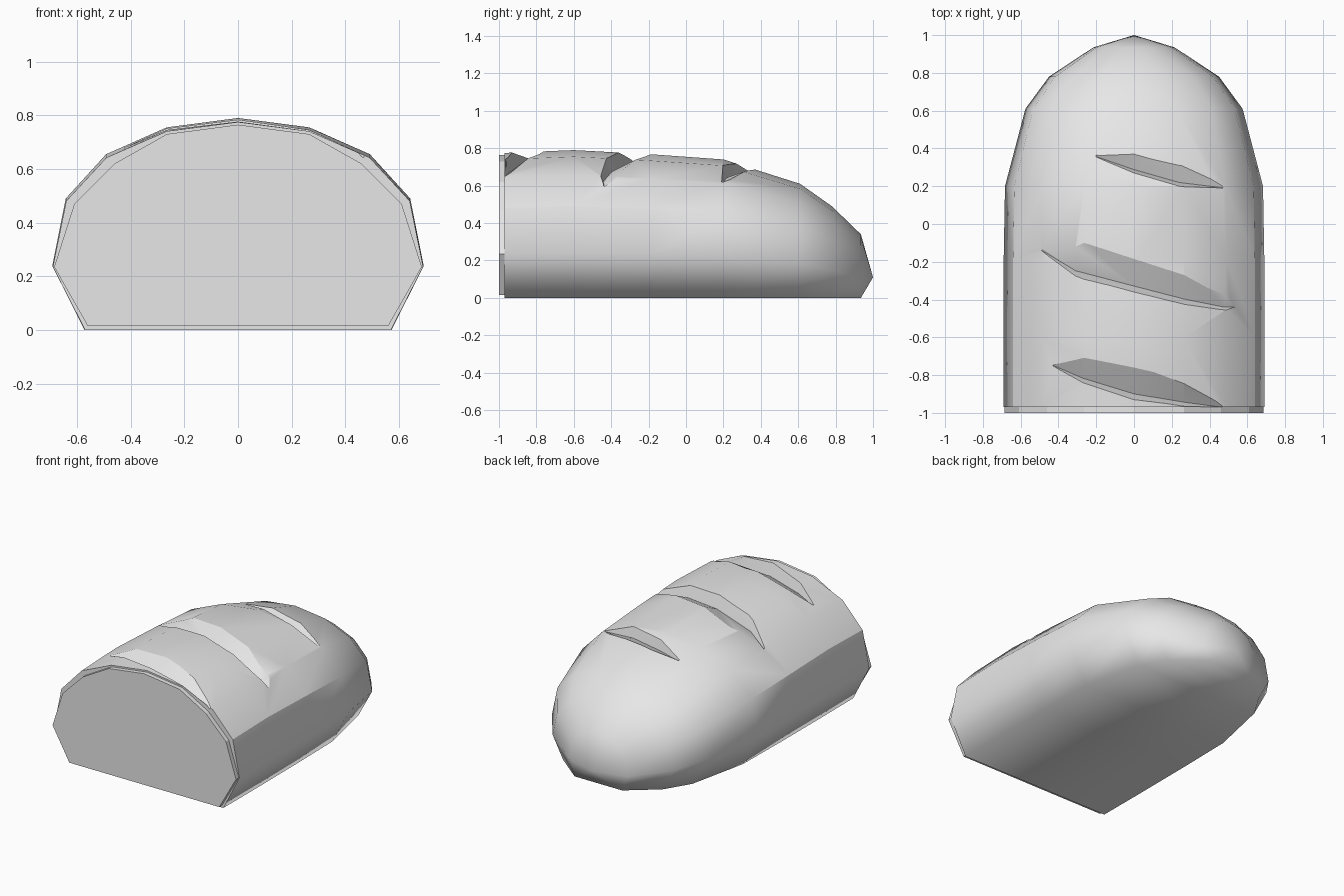
import bpy, bmesh, math
from mathutils import Vector

if "Cube" in bpy.data.objects:
    bpy.data.objects.remove(bpy.data.objects["Cube"])

grey = bpy.data.materials.new("plain_grey")
grey.use_nodes = True
grey.diffuse_color = (0.8, 0.8, 0.8, 1)
grey.node_tree.nodes["Principled BSDF"].inputs["Base Color"].default_value = (0.8, 0.8, 0.8, 1)

# Right half of the loaf cross-section, bottom to crown
HALF = [(0.57, 0), (0.69, 0.24), (0.64, 0.49), (0.49, 0.655), (0.265, 0.755), (0, 0.79)]
FULL = HALF + [(-x, z) for x, z in reversed(HALF[:-1])]


def loft(name, rings, tip=None):
    """Skin closed rings of points, with a flat start and a flat or pointed end."""
    bm = bmesh.new()
    loops = [[bm.verts.new(p) for p in ring] for ring in rings]
    n = len(loops[0])
    for a, b in zip(loops, loops[1:]):
        for i in range(n):
            j = (i + 1) % n
            bm.faces.new((a[i], a[j], b[j], b[i]))
    bm.faces.new(loops[0])
    if tip:
        top = bm.verts.new(tip)
        for i in range(n):
            bm.faces.new((loops[-1][i], loops[-1][(i + 1) % n], top))
    else:
        bm.faces.new(loops[-1])
    bmesh.ops.recalc_face_normals(bm, faces=bm.faces)
    mesh = bpy.data.meshes.new(name)
    bm.to_mesh(mesh)
    bm.free()
    mesh.materials.append(grey)
    obj = bpy.data.objects.new(name, mesh)
    bpy.context.collection.objects.link(obj)
    return obj


def section(y, width, height):
    return [(x * width / 0.69, y, z * height / 0.79) for x, z in FULL]


# Crust: stations of y, half width, height, ending in a blunt nose
STATIONS = [(-0.97, 0.69, 0.775), (-0.6, 0.692, 0.79), (-0.19, 0.69, 0.768),
            (0.2, 0.683, 0.74), (0.61, 0.575, 0.61), (0.78, 0.45, 0.49), (0.935, 0.215, 0.34)]
crust = loft("crust", [section(*s) for s in STATIONS], tip=(0, 1, 0.11))

# Cut end: slightly smaller slab of crumb
CRUMB = [(0.56, 0.015), (0.685, 0.235), (0.61, 0.47), (0.46, 0.62), (0.265, 0.73), (0, 0.765)]
CRUMB += [(-x, z) for x, z in reversed(CRUMB[:-1])]
loft("crumb_end", [[(x, y, z) for x, z in CRUMB] for y in (-1, -0.96)])


def crust_height(x, y):
    """Height of the crust surface above a point of the plan."""
    for (y0, w0, h0), (y1, w1, h1) in zip(STATIONS, STATIONS[1:]):
        if y <= y1:
            break
    t = max(0, (y - y0) / (y1 - y0))
    x = abs(x) * 0.69 / (w0 + (w1 - w0) * t)
    for (xa, za), (xb, zb) in zip(HALF[1:], HALF[2:]):
        if x >= xb:
            z = za + (zb - za) * (x - xa) / (xb - xa)
            break
    return z * (h0 + (h1 - h0) * t) / 0.79


# Slashes: x, front edge, back edge, depth at each station
SLASHES = [
    [(-0.43, -0.75, -0.74, 0.01), (-0.27, -0.84, -0.71, 0.06), (0, -0.93, -0.76, 0.08),
     (0.265, -0.965, -0.845, 0.07), (0.47, -0.972, -0.965, 0.01)],
    [(-0.49, -0.14, -0.13, 0.01), (-0.31, -0.275, -0.12, 0.06), (0, -0.36, -0.185, 0.08),
     (0.265, -0.425, -0.27, 0.07), (0.48, -0.455, -0.375, 0.03), (0.535, -0.44, -0.43, 0.01)],
    [(-0.2, 0.355, 0.365, 0.01), (0, 0.27, 0.37, 0.06), (0.24, 0.2, 0.31, 0.06),
     (0.47, 0.19, 0.2, 0.01)],
]
for i, slash in enumerate(SLASHES):
    rings = []
    for x, front, back, depth in slash:
        low_y = front + 0.18 * (back - front)
        low = Vector((x, low_y, crust_height(x, low_y) - depth))
        edges = [Vector((x, y, crust_height(x, y))) for y in (front, back)]
        rings.append([low] + [low + (e - low) * 1.6 for e in edges])
    cutter = loft("slash_cutter_%d" % (i + 1), rings)
    cutter.hide_render = True
    cut = crust.modifiers.new("slash", 'BOOLEAN')
    cut.operation = 'DIFFERENCE'
    cut.solver = 'EXACT'
    cut.object = cutter

# Apply the cuts and drop the cutters
bpy.context.view_layer.update()
graph = bpy.context.evaluated_depsgraph_get()
crust.data = bpy.data.meshes.new_from_object(crust.evaluated_get(graph))
crust.modifiers.clear()
for obj in [o for o in bpy.data.objects if o.name.startswith("slash_cutter")]:
    bpy.data.objects.remove(obj)

# Smooth crust, crisp only at the slashes and the cut end
bm = bmesh.new()
bm.from_mesh(crust.data)
for face in bm.faces:
    face.smooth = True
for edge in bm.edges:
    low = min(v.co.z for v in edge.verts)
    rim = all(v.co.y < -0.965 for v in edge.verts)
    edge.smooth = not (rim or (low > 0.42 and edge.calc_face_angle(0) > math.radians(28)))
bm.to_mesh(crust.data)
bm.free()
